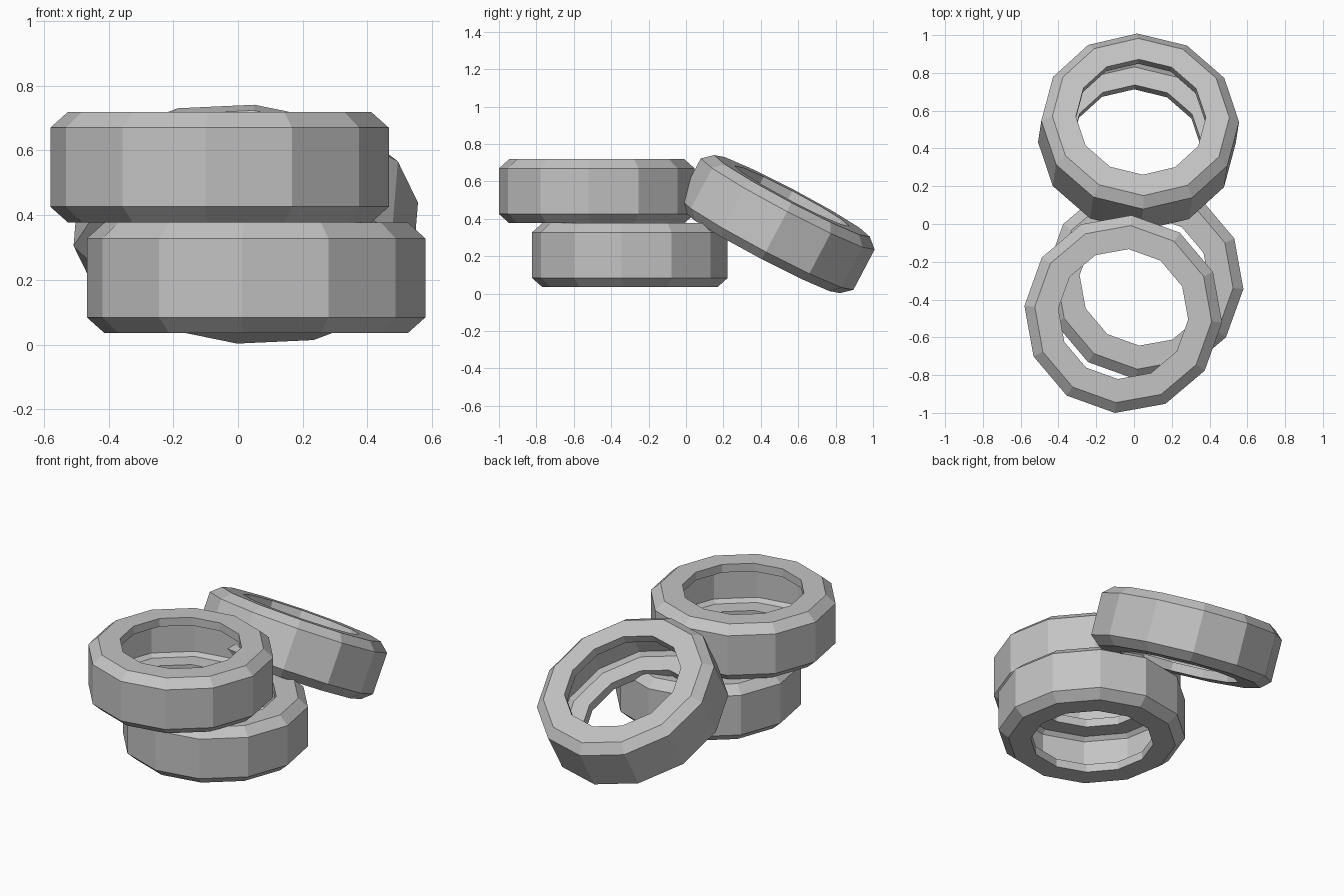
import bpy, bmesh, math
from mathutils import Matrix, Vector

cube = bpy.data.objects.get("Cube")
if cube:
    bpy.data.objects.remove(cube, do_unlink=True)

SIDES = 12

rubber = bpy.data.materials.new("grey_rubber")
rubber.use_nodes = True
GREY = (0.55, 0.55, 0.55, 1)
rubber.diffuse_color = GREY
rubber.node_tree.nodes["Principled BSDF"].inputs["Base Color"].default_value = GREY

# Upper half of the hollow tyre section (radius, height): outside, then inside
outside = [(0.525, 0.122), (0.47, 0.171), (0.345, 0.171)]
inside = [(0.345, 0.121), (0.453, 0.121), (0.475, 0.099)]
half = outside + inside
profile = half + [(r, -z) for r, z in reversed(half)]


def tyre_mesh(spin):
    """Revolve two closed shells: tread with sidewalls, and the hollow inside."""
    bm = bmesh.new()
    rings = []
    for i in range(SIDES):
        a = spin + math.tau * i / SIDES
        rings.append([bm.verts.new((r * math.sin(a), -r * math.cos(a), z)) for r, z in profile])
    n = len(profile)
    for i in range(SIDES):
        a, b = rings[i], rings[(i + 1) % SIDES]
        for j in range(n):
            k = (j + 1) % n
            bm.faces.new((a[j], b[j], b[k], a[k]))
    bmesh.ops.recalc_face_normals(bm, faces=bm.faces)
    mesh = bpy.data.meshes.new("tyre")
    bm.to_mesh(mesh)
    bm.free()
    mesh.materials.append(rubber)
    return mesh


def add_tyre(name, centre, spin, side=(1, 0, 0), axle=(0, 0, 1)):
    obj = bpy.data.objects.new(name, tyre_mesh(math.radians(spin)))
    bpy.context.collection.objects.link(obj)
    z = Vector(axle).normalized()
    y = z.cross(Vector(side)).normalized()
    x = y.cross(z)
    turn = Matrix((x, y, z)).transposed().to_4x4()
    obj.matrix_world = Matrix.Translation(centre) @ turn


# Two stacked tyres and one leaning behind them
add_tyre("lower_tyre", (0.056, -0.30, 0.206), -4.8)
add_tyre("upper_tyre", (-0.057, -0.477, 0.548), -4.8)
add_tyre("leaning_tyre", (0.024, 0.487, 0.372), 2.8,
         side=(1, -0.05, -0.055), axle=(0.072, 0.465, 0.882))
